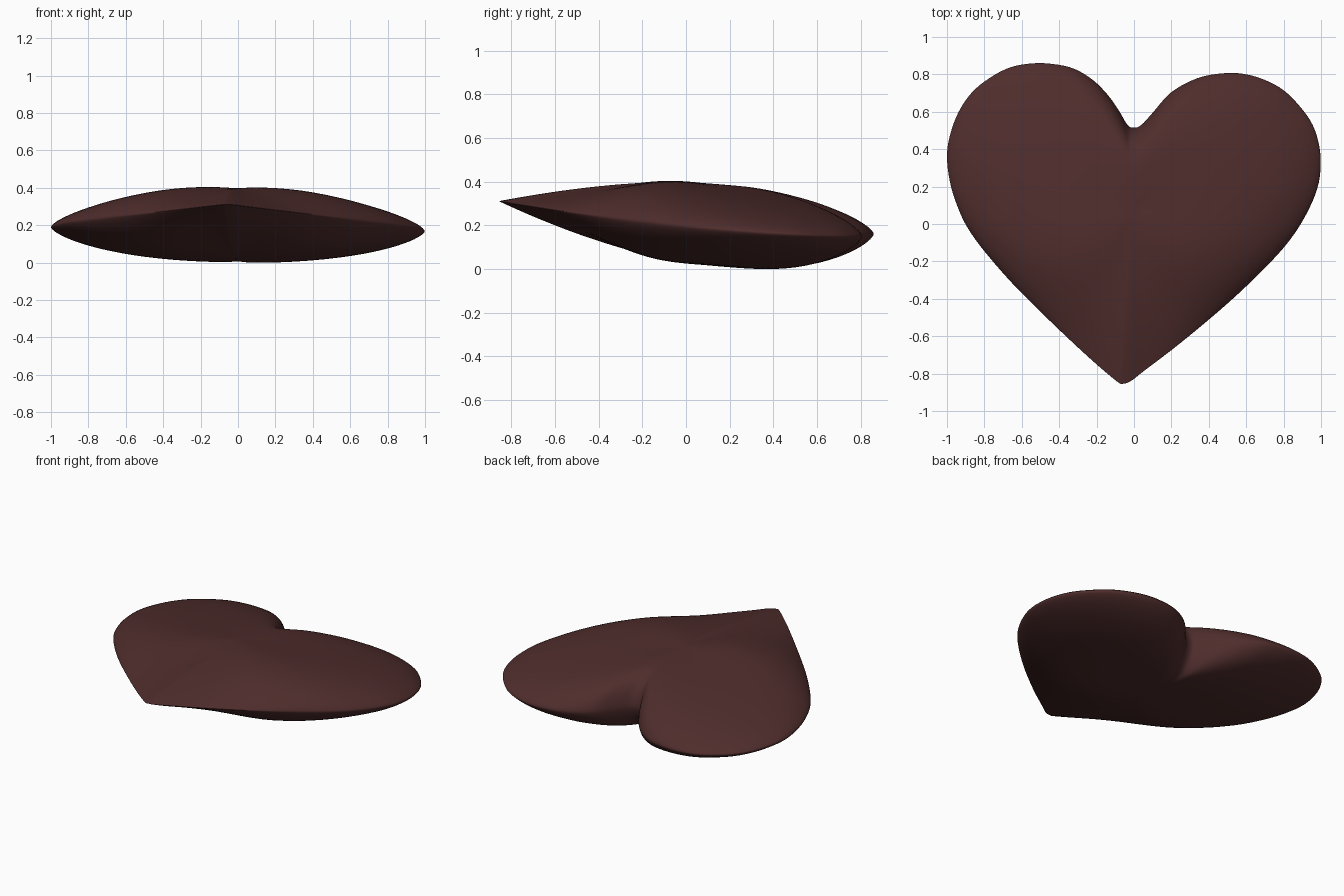
import bpy, bmesh, math
from mathutils import Vector

if "Cube" in bpy.data.objects:
    bpy.data.objects.remove(bpy.data.objects["Cube"])

# heart outline seen from above, anticlockwise from the tip
OUTLINE = [(-.055, -.853), (-.01, -.835), (.05, -.788), (.25, -.635), (.5, -.425), (.7, -.235),
           (.83, -.09), (.92, .05), (.98, .19), (.998, .31), (.99, .42), (.955, .53), (.89, .625),
           (.8, .715), (.7, .77), (.59, .802), (.48, .806), (.34, .78), (.2, .705), (.1, .595),
           (.04, .53), (0, .515), (-.035, .53), (-.08, .605), (-.14, .69), (-.22, .77),
           (-.32, .83), (-.43, .855), (-.54, .859), (-.66, .838), (-.77, .782), (-.867, .703),
           (-.94, .595), (-.985, .47), (-1, .36), (-.985, .23), (-.95, .11), (-.89, -.02),
           (-.78, -.17), (-.6, -.37), (-.3, -.66), (-.1, -.835)]
CENTRE = Vector((-.01, .06))
STEPS, RINGS = 4, 24


def smooth_loop(points):
    """Closed Catmull-Rom curve through the points."""
    pts, out = [Vector(p) for p in points], []
    n = len(pts)
    for i in range(n):
        a, b, c, d = (pts[(i + k) % n] for k in (-1, 0, 1, 2))
        for s in range(STEPS):
            t = s / STEPS
            out.append(.5 * (2 * b + (c - a) * t + (2 * a - 5 * b + 4 * c - d) * t * t
                             + (3 * b - a - 3 * c + d) * t ** 3))
    return out


def mid_height(p):
    """Gently curved, tilted plane through the rim."""
    return .2165 - .091 * p.y + .036 * p.y ** 2 - .012 * p.x


def puff(t, d, base, cap, bulge):
    """Relative thickness from centre (t=0) to rim (t=1) along direction d."""
    radius = d.length
    tip = max(0, -d.y / radius) ** 3
    n = min(cap, base * (.9 / radius) ** 1.4)      # short radii stay full for longer
    n += (1.6 - n) * tip
    lobe = (2 * d.x * d.y / radius ** 2) ** 2 if d.y > 0 else 0
    return max(0, 1 - t ** n) ** (.68 + .32 * tip) * (1 + bulge * t * t * (1 - t) * lobe)


rim = smooth_loop(OUTLINE)
bm = bmesh.new()


def place(p, offset):
    return bm.verts.new((p.x, p.y, mid_height(p) + offset))


# puffed top and underside share the rim
edge = [place(p, 0) for p in rim]
n = len(rim)
for side, height, base, cap, bulge in ((1, .195, 2.25, 6.5, 0), (-1, .18, 2.8, 5.5, .35)):
    outer = edge
    for r in range(RINGS - 1, 0, -1):
        t = math.sin(math.pi / 2 * r / RINGS)
        ring = []
        for p in rim:
            d = p - CENTRE
            ring.append(place(CENTRE + d * t, side * height * puff(t, d, base, cap, bulge)))
        for i in range(n):
            j = (i + 1) % n
            bm.faces.new((outer[i], outer[j], ring[j], ring[i]))
        outer = ring
    hub = place(CENTRE, side * height)
    for i in range(n):
        bm.faces.new((outer[i], outer[(i + 1) % n], hub))

# soften everything but the rim, then rest on the floor
rim_set = set(edge)
inner = [v for v in bm.verts if v not in rim_set]
for _ in range(4):
    bmesh.ops.smooth_vert(bm, verts=inner, factor=.3, use_axis_z=True)
low = min(v.co.z for v in bm.verts)
bmesh.ops.translate(bm, verts=bm.verts, vec=(0, 0, -low))
bmesh.ops.recalc_face_normals(bm, faces=bm.faces)

mesh = bpy.data.meshes.new("heart")
bm.to_mesh(mesh)
bm.free()
mesh.polygons.foreach_set("use_smooth", [True] * len(mesh.polygons))
heart = bpy.data.objects.new("heart", mesh)
bpy.context.collection.objects.link(heart)

mat = bpy.data.materials.new("dark chocolate red")
mat.diffuse_color = (.077, .026, .025, 1)
mat.use_nodes = True
mat.node_tree.nodes["Principled BSDF"].inputs["Base Color"].default_value = mat.diffuse_color
mesh.materials.append(mat)
